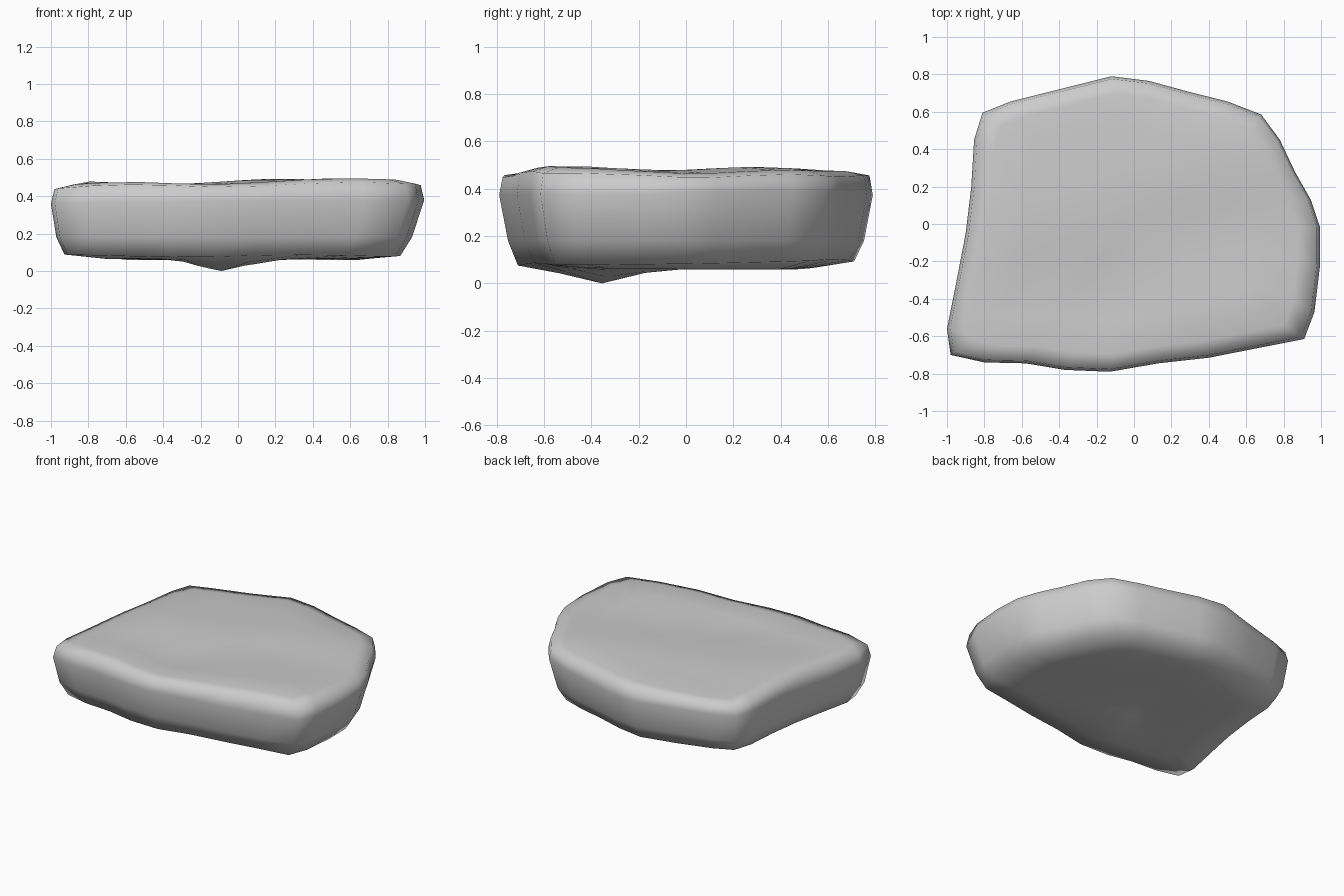
import bpy, bmesh
from math import sin, exp

if "Cube" in bpy.data.objects:
    bpy.data.objects.remove(bpy.data.objects["Cube"])

# Plan outline of the slab at its widest, counter-clockwise from front left
OUTLINE = [(-.98, -.70), (-.80, -.74), (-.58, -.745), (-.37, -.78), (-.13, -.79),
           (.13, -.745), (.40, -.715), (.68, -.66), (.91, -.615), (.965, -.47),
           (.995, -.22), (.995, -.02), (.945, .13), (.86, .28), (.78, .45),
           (.68, .585), (.50, .655), (.30, .705), (.08, .765), (-.12, .79),
           (-.40, .72), (-.66, .655), (-.81, .595), (-.855, .45), (-.87, .20),
           (-.90, -.05), (-.95, -.31), (-1.0, -.56)]


def top_z(x, y):
    # gently rolling upper face, slightly higher to the right
    z = .472 + .012 * x + .010 * sin(5 * x + 2 * y) + .008 * sin(7 * y - 2 * x)
    return z - .02 * exp(-((x + .2) ** 2 + (y + .5) ** 2) / .04)


def bottom_z(x, y):
    # shallow belly with one low knob it rests on
    z = .062 + .004 * sin(6 * x + 3 * y)
    return z - .058 * exp(-((x + .09) ** 2 + (y + .36) ** 2) / .025)


bm = bmesh.new()


def ring(scale, height, shift=0):
    pts = [(x * scale + shift, y * scale) for x, y in OUTLINE]
    return [bm.verts.new((x, y, height(x, y))) for x, y in pts]


# Underside, flanks, rim and upper face as stacked rings
rings = [ring(s, bottom_z, -.03) for s in (.22, .45, .68)]
rings += [ring(.90, lambda x, y: .088 + .012 * y + .006 * sin(5 * x), -.028),
          ring(.953, lambda x, y: .18, -.018),
          ring(1.0, lambda x, y: .375 + .01 * x + .01 * sin(4 * y)),
          ring(.982, lambda x, y: top_z(x, y) - .018)]
rings += [ring(s, top_z) for s in (.88, .66, .44, .22)]

n = len(OUTLINE)
for lower, upper in zip(rings, rings[1:]):
    for i in range(n):
        j = (i + 1) % n
        bm.faces.new((lower[i], lower[j], upper[j], upper[i]))

# Close both caps with a centre point
low = bm.verts.new((-.03, 0, bottom_z(-.03, 0)))
high = bm.verts.new((0, 0, top_z(0, 0)))
for i in range(n):
    j = (i + 1) % n
    bm.faces.new((low, rings[0][j], rings[0][i]))
    bm.faces.new((high, rings[-1][i], rings[-1][j]))

bmesh.ops.recalc_face_normals(bm, faces=bm.faces)
base = min(v.co.z for v in bm.verts)
for v in bm.verts:
    v.co.z -= base
for f in bm.faces:
    f.smooth = True

mesh = bpy.data.meshes.new("stone_slab")
bm.to_mesh(mesh)
bm.free()
slab = bpy.data.objects.new("stone_slab", mesh)
bpy.context.collection.objects.link(slab)
